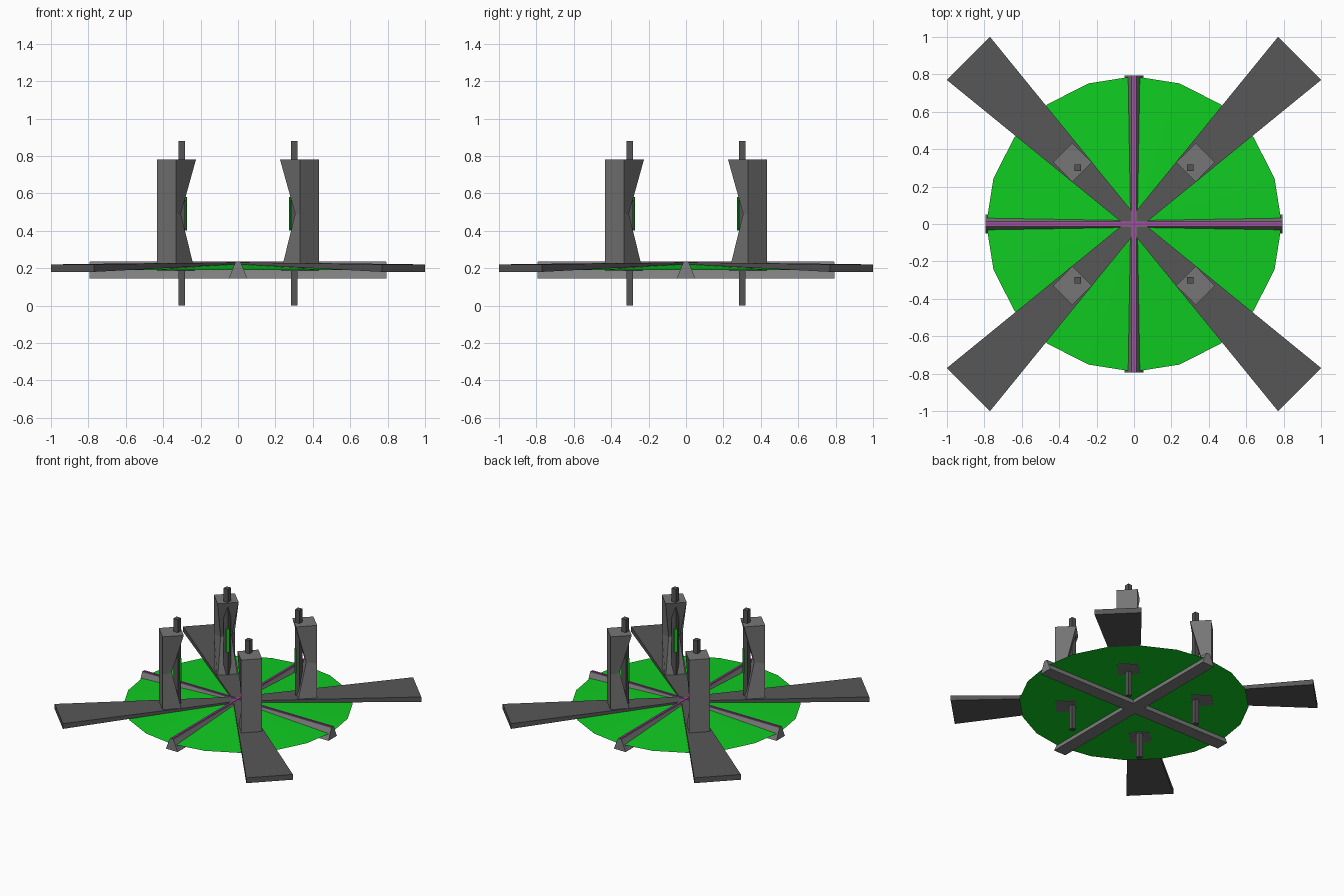
import bpy, bmesh
from math import radians
from mathutils import Matrix

if "Cube" in bpy.data.objects:
    bpy.data.objects.remove(bpy.data.objects["Cube"], do_unlink=True)


def material(name, rgb):
    m = bpy.data.materials.new(name)
    m.use_nodes = True
    m.diffuse_color = (*rgb, 1)
    m.node_tree.nodes["Principled BSDF"].inputs["Base Color"].default_value = (*rgb, 1)
    return m


GREEN = material("bright green", (0.005, 0.6, 0.016))
DARK = material("dark grey", (0.095, 0.095, 0.095))
MID = material("mid grey", (0.18, 0.18, 0.18))
LIGHT = material("light grey", (0.21, 0.21, 0.21))
PEG = material("peg grey", (0.09, 0.09, 0.09))
PURPLE = material("purple", (0.36, 0.05, 0.36))


def finish(name, bm, mat, angle=0):
    bmesh.ops.recalc_face_normals(bm, faces=bm.faces)
    bm.transform(Matrix.Rotation(radians(angle), 4, "Z"))
    me = bpy.data.meshes.new(name)
    bm.to_mesh(me)
    bm.free()
    me.materials.append(mat)
    ob = bpy.data.objects.new(name, me)
    bpy.context.collection.objects.link(ob)
    return ob


def loft(name, rings, mat, angle=0):
    """Skin a stack of matching rings and cap both ends."""
    bm = bmesh.new()
    loops = [[bm.verts.new(p) for p in ring] for ring in rings]
    for a, b in zip(loops, loops[1:]):
        for i in range(len(a)):
            j = (i + 1) % len(a)
            bm.faces.new((a[i], a[j], b[j], b[i]))
    bm.faces.new(loops[0])
    bm.faces.new(loops[-1])
    return finish(name, bm, mat, angle)


def section(x, w0, w1, z0, z1):
    """Upright cross-section, w0 half-wide below and w1 above."""
    return [(x, -w0, z0), (x, w0, z0), (x, w1, z1), (x, -w1, z1)]


def slab(z, x0, x1, w0, w1):
    """Level cross-section, w0 half-wide at x0 and w1 at x1."""
    return [(x0, -w0, z), (x0, w0, z), (x1, w1, z), (x1, -w1, z)]


# Shallow conical disc
bm = bmesh.new()
bmesh.ops.create_cone(bm, cap_ends=True, segments=20, radius1=0.79, radius2=0,
                      depth=0.032, matrix=Matrix.Translation((0, 0, 0.206)))
finish("disc", bm, GREEN)

# Crossed bars with a thin strip along the ridge
for name, angle in (("cross", 0), ("long", 90)):
    loft(name + "_bar", [section(x, 0.05, 0.014, 0.145, 0.232) for x in (-0.795, 0.795)],
         LIGHT, angle)
    loft(name + "_strip", [section(x, 0.007, 0.007, 0.23, 0.236) for x in (-0.79, 0.79)],
         PURPLE, angle)

for k, side in enumerate(("back_left", "back_right", "front_right", "front_left")):
    angle = 45 + 90 * k

    # Blade widening and thickening outwards
    loft(side + "_blade", [section(0.0, 0.035, 0.035, 0.222, 0.232),
                           section(1.252, 0.163, 0.163, 0.18, 0.22)], DARK, angle)

    # Tower with its inner face pinched at the waist
    loft(side + "_tower", [slab(0.186, 0.4, 0.54, 0.073, 0.073),
                           slab(0.49, 0.47, 0.54, 0.038, 0.073),
                           slab(0.78, 0.392, 0.54, 0.074, 0.073)], MID, angle)

    # Square peg running through the tower, one corner facing inwards
    r = 0.425
    loft(side + "_peg", [[(r - 0.025, 0, z), (r, 0.025, z), (r + 0.025, 0, z), (r, -0.025, z)]
                         for z in (0, 0.88)], PEG, angle)

    # Green strip on the peg's inner corner
    loft(side + "_light", [slab(z, 0.398, 0.406, 0.011, 0.011) for z in (0.4, 0.58)],
         GREEN, angle)
